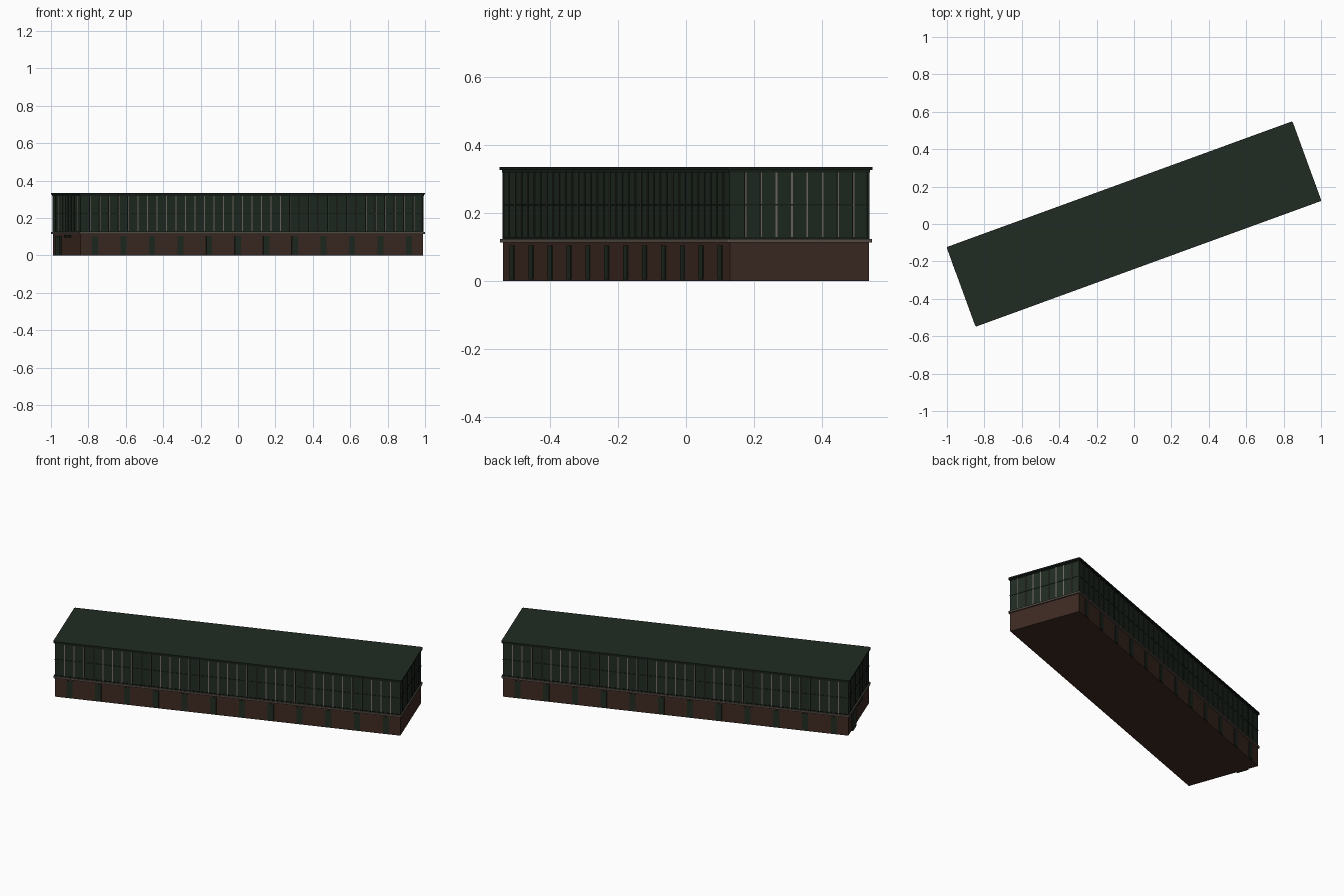
import bpy, bmesh, math
from mathutils import Matrix

if "Cube" in bpy.data.objects:
    bpy.data.objects.remove(bpy.data.objects["Cube"])

TURN = Matrix.Rotation(math.radians(20), 4, 'Z')   # building sits turned on the plot
L, W = 1.949, 0.434                                # wall footprint
BAYS = 12


def mat(name, rgb):
    m = bpy.data.materials.new(name)
    m.diffuse_color = (*rgb, 1)
    m.use_nodes = True
    m.node_tree.nodes["Principled BSDF"].inputs["Base Color"].default_value = m.diffuse_color
    return m


BROWN = mat("brown_brick", (0.048, 0.0235, 0.0165))
GREEN = mat("dark_green", (0.0150, 0.0240, 0.0168))
EDGE = mat("deep_green", (0.0085, 0.0135, 0.0095))
STONE = mat("grey_stone", (0.105, 0.085, 0.068))
PALE = mat("pale_metal", (0.17, 0.15, 0.125))


def add_box(bm, center, size):
    g = bmesh.ops.create_cube(bm, size=1, matrix=Matrix.Translation(center) @ Matrix.Diagonal((*size, 1)))
    return g["verts"]


def finish(name, bm, mats, rule=None):
    bm.normal_update()
    if rule:
        for f in bm.faces:
            f.material_index = rule(f)
    bm.transform(TURN)
    me = bpy.data.meshes.new(name)
    bm.to_mesh(me)
    bm.free()
    for m in mats:
        me.materials.append(m)
    ob = bpy.data.objects.new(name, me)
    bpy.context.collection.objects.link(ob)
    return ob


def slab(name, grow, z0, z1, mats, corner=0, rule=None):
    bm = bmesh.new()
    add_box(bm, (0, 0, (z0 + z1) / 2), (L + 2 * grow, W + 2 * grow, z1 - z0))
    if corner:
        posts = [e for e in bm.edges if abs(e.verts[0].co.z - e.verts[1].co.z) > 1e-4]
        bmesh.ops.bevel(bm, geom=posts, offset=corner, segments=3, affect='EDGES', profile=0.5)
    return finish(name, bm, mats, rule)


# Main volumes and horizontal bands
slab("brick_base", 0, 0, 0.116, [BROWN])
slab("stone_ledge", 0.0085, 0.114, 0.124, [STONE], 0.006)
slab("glazed_storey", 0, 0.118, 0.327, [GREEN])
slab("lower_cornice", 0.004, 0.319, 0.326, [EDGE], 0.004)
slab("roof_slab", 0.0095, 0.326, 0.335, [GREEN, EDGE], 0.007,
     lambda f: 0 if f.normal.z > 0.5 else 1)
slab("middle_rail", 0.002, 0.222, 0.227, [EDGE])
slab("bottom_rail", 0.002, 0.124, 0.130, [EDGE])

# Upright fins with pale fronts and dark flanks
bm = bmesh.new()
N_LONG, N_END = BAYS * 3, 9
FIN, OUT, ZC, H = 0.005, 0.004, 0.2245, 0.189
for s in (-1, 1):
    for i in range(1, N_LONG):
        add_box(bm, (-L / 2 + i * L / N_LONG, s * (W / 2 + OUT / 2), ZC), (FIN, OUT, H))
    for i in range(1, N_END):
        add_box(bm, (s * (L / 2 + OUT / 4), -W / 2 + i * W / N_END, ZC), (OUT / 2, FIN, H))


def fin_side(f):
    c = f.calc_center_median()
    on_long = abs(c.y) >= W / 2 - 1e-5
    return 0 if abs(f.normal.y if on_long else f.normal.x) > 0.5 else 1


finish("window_fins", bm, [PALE, EDGE], fin_side)

# Dark frame posts at the four corners
bm = bmesh.new()
for sx in (-1, 1):
    for sy in (-1, 1):
        add_box(bm, (sx * (L / 2 - 0.002), sy * (W / 2 - 0.002), 0.2245), (0.007, 0.007, 0.2))
finish("corner_posts", bm, [GREEN])

# Ground floor windows, one in each bay of both long walls
bm = bmesh.new()
for s in (-1, 1):
    for i in range(BAYS):
        x = -L / 2 + (i + 0.5) * L / BAYS
        add_box(bm, (x, s * (W / 2 + 0.0015), 0.055), (0.034, 0.003, 0.1))
finish("ground_windows", bm, [GREEN, EDGE], lambda f: 0 if abs(f.normal.y) > 0.5 else 1)

# Entrance and small plate on the left end wall
bm = bmesh.new()
add_box(bm, (-L / 2 - 0.005, W / 2 - 0.10, 0.0525), (0.010, 0.07, 0.105))
finish("end_entrance", bm, [GREEN, EDGE], lambda f: 0 if abs(f.normal.x) > 0.5 else 1)
bm = bmesh.new()
add_box(bm, (-L / 2 - 0.003, -0.02, 0.103), (0.006, 0.10, 0.014))
finish("end_plate", bm, [EDGE])
